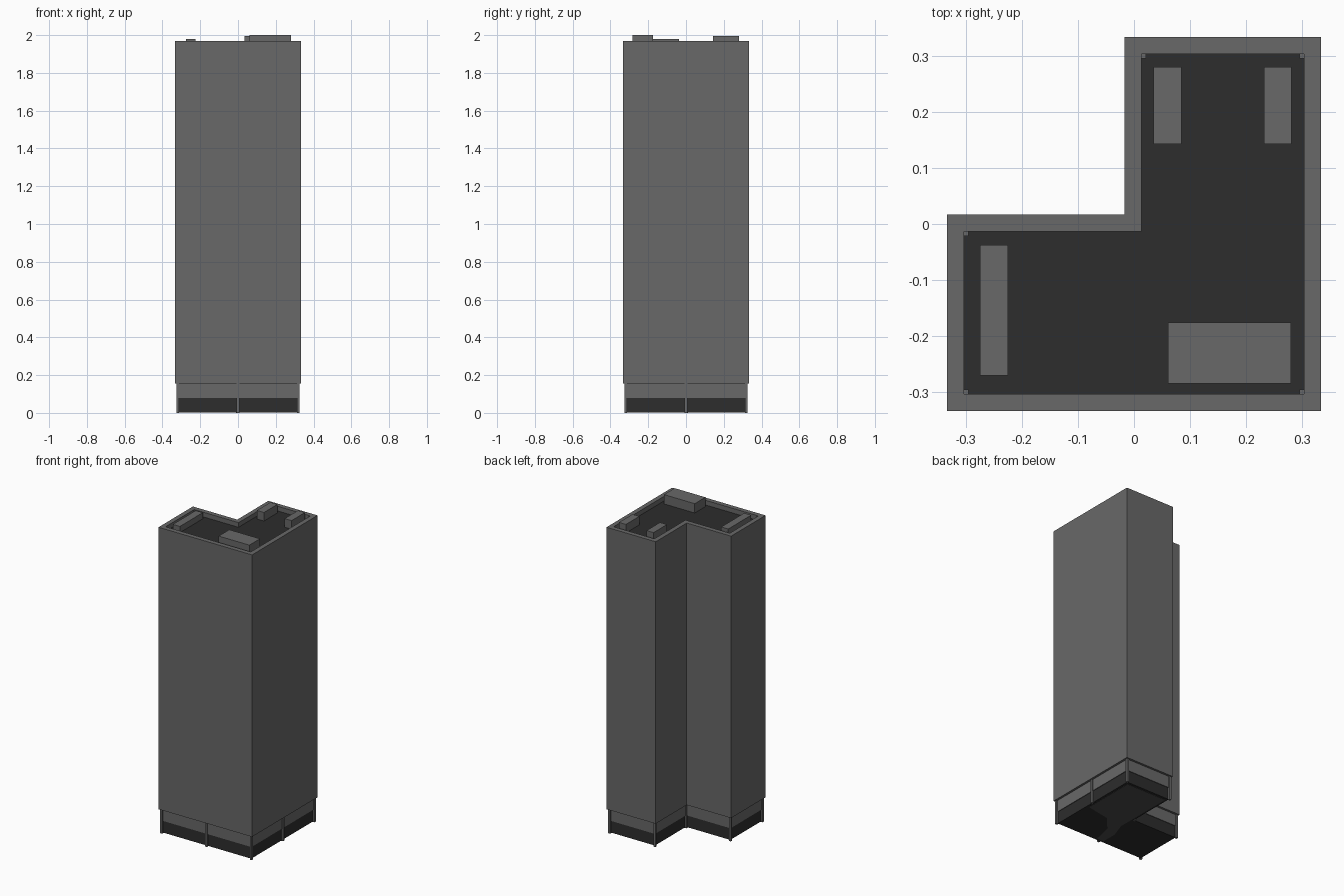
import bpy, bmesh

if "Cube" in bpy.data.objects:
    bpy.data.objects.remove(bpy.data.objects["Cube"])


def mat(name, v):
    m = bpy.data.materials.new(name)
    m.diffuse_color = (v, v, v, 1)
    m.use_nodes = True
    m.node_tree.nodes["Principled BSDF"].inputs["Base Color"].default_value = m.diffuse_color
    return m


GREY = mat("concrete_grey", 0.14)
DARK = mat("dark_charcoal", 0.026)
SOFFIT = mat("soffit_grey", 0.07)


def finish(name, bm, mats):
    bmesh.ops.recalc_face_normals(bm, faces=bm.faces)
    me = bpy.data.meshes.new(name)
    bm.to_mesh(me)
    bm.free()
    for m in mats:
        me.materials.append(m)
    ob = bpy.data.objects.new(name, me)
    bpy.context.collection.objects.link(ob)
    return ob


def ell(d):
    """L-shaped footprint, moved inwards by d."""
    o, i = 0.333 - d, 0.017 - d
    return [(-o, -o), (o, -o), (o, o), (-i, o), (-i, i), (-o, i)]


def prism(name, pts, z0, z1, m):
    bm = bmesh.new()
    lo = [bm.verts.new((x, y, z0)) for x, y in pts]
    hi = [bm.verts.new((x, y, z1)) for x, y in pts]
    bm.faces.new(lo)
    bm.faces.new(hi)
    n = len(pts)
    for k in range(n):
        j = (k + 1) % n
        bm.faces.new((lo[k], lo[j], hi[j], hi[k]))
    return finish(name, bm, [m])


def box(name, x0, x1, y0, y1, z0, z1, m):
    return prism(name, [(x0, y0), (x1, y0), (x1, y1), (x0, y1)], z0, z1, m)


# Tower shell with parapet and sunken dark roof, made from stacked L outlines
bm = bmesh.new()
rings = [[bm.verts.new((x, y, z)) for x, y in ell(d)]
         for d, z in ((0, 0.155), (0, 1.97), (0.03, 1.97), (0.03, 1.94))]
bm.faces.new(rings[0])
for a, b in zip(rings, rings[1:]):
    for k in range(6):
        j = (k + 1) % 6
        bm.faces.new((a[k], a[j], b[j], b[k]))
bm.faces.new(rings[-1]).material_index = 1
finish("tower_with_parapet", bm, [GREY, DARK])

# Ground storey: light band above dark glazed base
prism("ground_band", ell(0.014), 0.08, 0.155, GREY)
prism("dark_base", ell(0.018), 0.003, 0.082, DARK)

# Lighter floor patch seen from below
prism("underside_patch", [(-0.02, -0.3), (0.03, -0.3), (0.06, -0.17),
      (0.14, -0.08), (0.3, -0.05), (0.3, 0.3), (0.015, 0.3), (0.015, -0.1),
      (-0.02, -0.2)], 0.001, 0.004, SOFFIT)

# Slim posts at the corners and halfway along the long sides
s = 0.007
for x, y in ell(0.014) + [(0, -0.319), (0.319, 0)]:
    box("ground_post", x - s, x + s, y - s, y + s, 0, 0.156, GREY)

# Small corner studs on the roof
for k, (x, y) in enumerate(ell(0.033)):
    if k != 4:
        box("roof_stud", x - .005, x + .005, y - .005, y + .005, 1.938, 1.965, GREY)

# Rooftop plant boxes
for x0, x1, y0, y1, top in ((0.061, 0.28, -0.284, -0.176, 2.0),
                            (-0.275, -0.225, -0.27, -0.037, 1.98),
                            (0.035, 0.085, 0.143, 0.28, 1.995),
                            (0.232, 0.281, 0.143, 0.28, 1.995)):
    box("roof_plant_box", x0, x1, y0, y1, 1.938, top, GREY)
